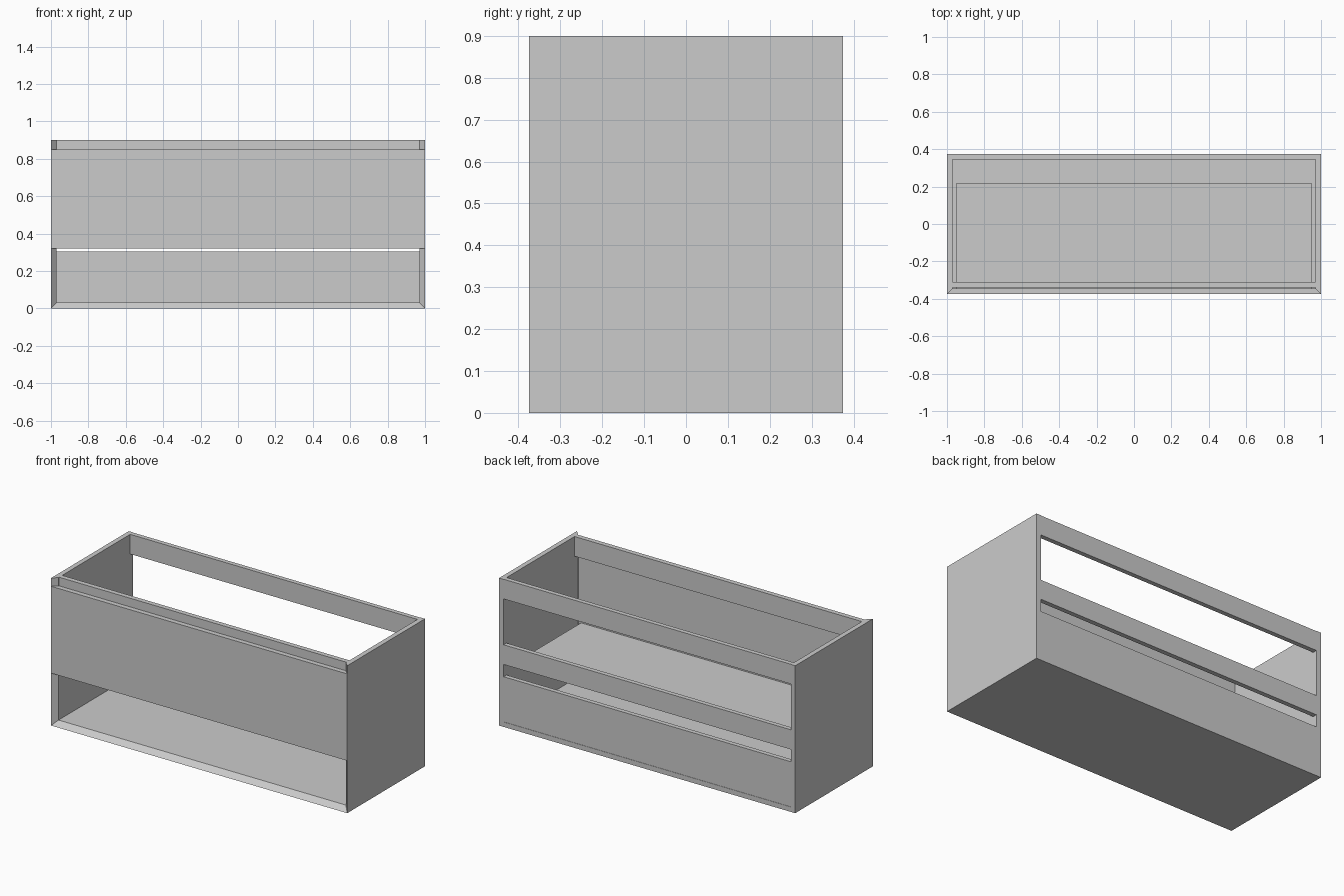
import bpy

if "Cube" in bpy.data.objects:
    bpy.data.objects.remove(bpy.data.objects["Cube"])

T = 0.03            # board thickness
W, D, H = 1.0, 0.375, 0.9   # half width, half depth, height


def panel(name, axis, outer, inner, mirror=False):
    """Board between two rectangles lying across an axis (0=x, 1=y, 2=z).
    Each rectangle is (position, a0, a1, b0, b1) in the remaining axes; unequal ones give mitred edges."""
    verts = []
    for pos, a0, a1, b0, b1 in (outer, inner):
        for a, b in ((a0, b0), (a1, b0), (a1, b1), (a0, b1)):
            co = [a, b]
            co.insert(axis, pos)
            verts.append(co)
    faces = [(0, 3, 2, 1), (4, 5, 6, 7)]
    faces += [(i, (i + 1) % 4, (i + 1) % 4 + 4, i + 4) for i in range(4)]
    me = bpy.data.meshes.new(name)
    me.from_pydata(verts, [], faces)
    # turn faces outward if the rectangles run the other way round
    if (outer[0] > inner[0]) != (axis == 1):
        me.flip_normals()
    ob = bpy.data.objects.new(name, me)
    bpy.context.collection.objects.link(ob)
    if mirror:
        mod = ob.modifiers.new("mirror", 'MIRROR')
        mod.use_axis = (True, False, False)
    return ob


def board(name, x, y0, y1, z0, z1):
    """Plain square-edged board spanning -x..x."""
    return panel(name, 1, (y0, -x, x, z0, z1), (y1, -x, x, z0, z1))


# Carcass: sides and bottom, mitred together and chamfered at the front
panel("side_panel", 0, (W, -D, D, 0, H), (W - T, -D + T, D, T, H), mirror=True)
panel("bottom_panel", 2, (0, -W, W, -D, D), (T, -W + T, W - T, -D + T, D))

# Back: low panel and two rails
inner = W - T
board("back_lower_panel", inner, D - T, D - 0.002, T, 0.305)
for name, z0, z1 in (("back_middle_rail", 0.38, 0.50), ("back_top_rail", 0.78, H)):
    board(name, inner, D - T, D - 0.002, z0, z1)

# Front rail behind the drawer front
board("front_top_rail", inner, -0.34, -0.31, 0.78, H)

# Drawer: front with mitred ends, and its base
panel("drawer_front", 1, (-D, -W + 0.001, W - 0.001, 0.32, 0.85),
      (-D + T, -inner + 0.001, inner - 0.001, 0.32, 0.85))
board("drawer_base", 0.95, -D + T, 0.22, 0.335, 0.365)

# Consistent outward normals
import bmesh
for ob in bpy.context.collection.objects:
    bm = bmesh.new()
    bm.from_mesh(ob.data)
    bmesh.ops.recalc_face_normals(bm, faces=bm.faces)
    bm.to_mesh(ob.data)
    bm.free()
